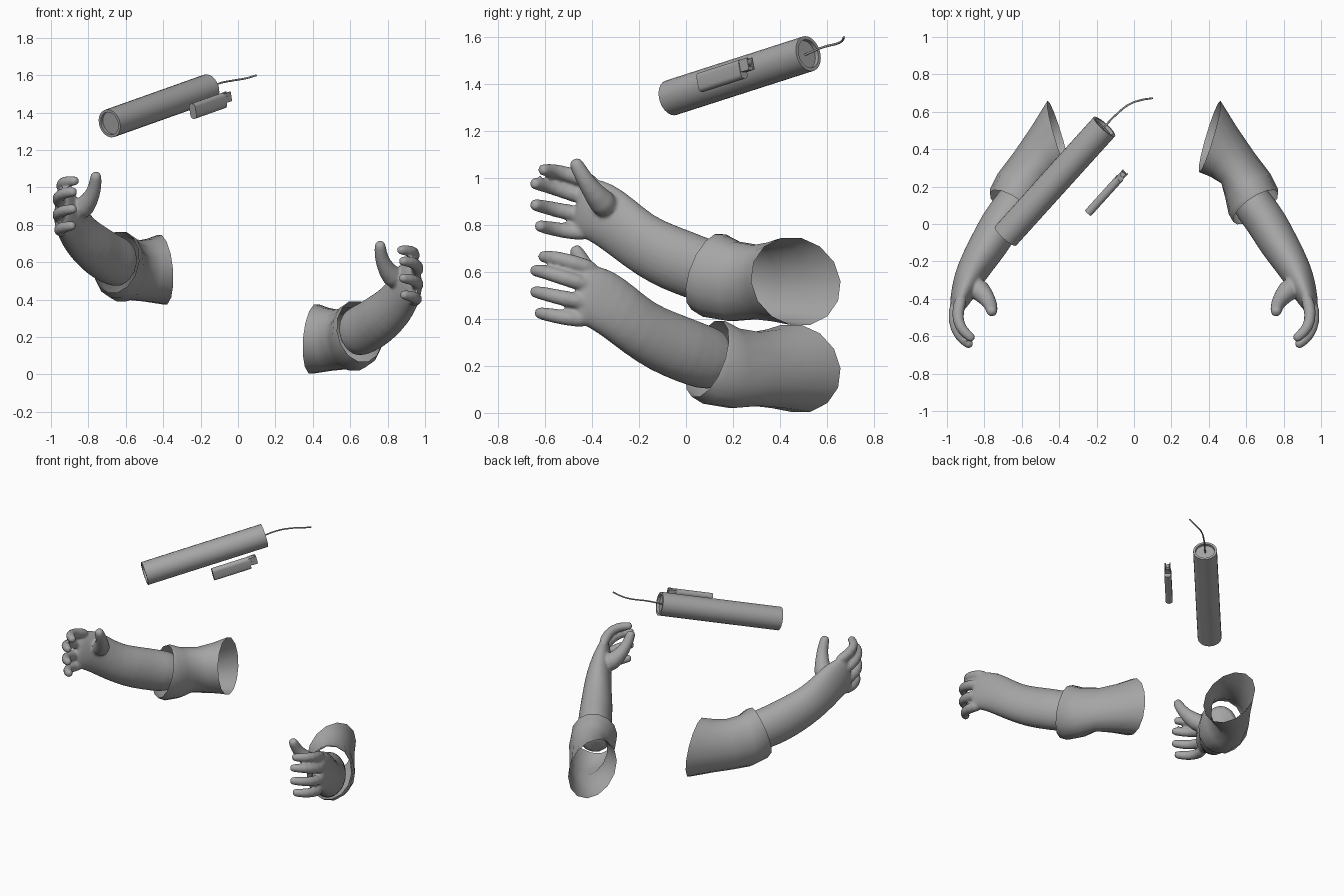
import bpy, bmesh, math
from mathutils import Vector, Matrix

cube = bpy.data.objects.get("Cube")
if cube:
    bpy.data.objects.remove(cube, do_unlink=True)

GREY = (0.38, 0.38, 0.38, 1)
grey = bpy.data.materials.new("plain grey")
grey.use_nodes = True
grey.diffuse_color = GREY
grey.node_tree.nodes["Principled BSDF"].inputs["Base Color"].default_value = GREY
UP = Vector((0, 0, 1))


def finish(bm, name, matrix=None, angle=35):
    """Turn a bmesh into a smooth shaded object."""
    if matrix:
        bm.transform(matrix)
    bmesh.ops.recalc_face_normals(bm, faces=bm.faces)
    me = bpy.data.meshes.new(name)
    bm.to_mesh(me)
    bm.free()
    me.materials.append(grey)
    me.shade_smooth()
    me.set_sharp_from_angle(angle=math.radians(angle))
    ob = bpy.data.objects.new(name, me)
    bpy.context.collection.objects.link(ob)
    return ob


def loft(bm, rings, sides, caps=True):
    """Skin rings given as (centre, horizontal half axis, vertical half axis)."""
    loops = []
    for c, h, v in rings:
        steps = [2 * math.pi * i / sides for i in range(sides)]
        loops.append([bm.verts.new(c + h * math.cos(a) + v * math.sin(a)) for a in steps])
    for a, b in zip(loops, loops[1:]):
        for i in range(sides):
            j = (i + 1) % sides
            bm.faces.new((a[i], a[j], b[j], b[i]))
    if caps:
        bm.faces.new(loops[0])
        bm.faces.new(loops[-1])


def limb(bm, path, round_tip=True, sides=14):
    """Tapered tube along (x, y, z, half width, half height) points."""
    pts = [Vector(p[:3]) for p in path]
    rings = []
    for i, p in enumerate(path):
        t = (pts[min(i + 1, len(pts) - 1)] - pts[max(i - 1, 0)]).normalized()
        h = t.cross(UP).normalized()
        rings.append((pts[i], h * p[3], h.cross(t) * p[4]))
    if round_tip:
        c, h, v = rings[-1]
        t = (pts[-1] - pts[-2]).normalized()
        for along, scale in ((0.55, 0.85), (0.9, 0.5)):
            rings.append((c + t * h.length * along, h * scale, v * scale))
    loft(bm, rings, sides)


def digit(bm, points, radii):
    limb(bm, [(*p, r, r) for p, r in zip(points, radii)])


FOREARM = [
    (.60, .16, .215, .112, .13), (.655, .08, .235, .112, .14),
    (.715, 0, .265, .112, .142), (.77, -.10, .305, .108, .14),
    (.835, -.20, .36, .096, .13), (.885, -.29, .435, .082, .132),
    (.915, -.37, .49, .065, .138), (.94, -.43, .51, .048, .13),
    (.95, -.465, .515, .032, .115)]
FINGERS = [
    ((.915, -.37, .605), (.95, -.48, .64), (.93, -.56, .662), (.875, -.605, .665)),
    ((.95, -.40, .54), (.968, -.52, .575), (.935, -.60, .60), (.885, -.64, .606)),
    ((.95, -.40, .465), (.968, -.52, .487), (.935, -.60, .507), (.885, -.64, .515)),
    ((.93, -.40, .395), (.962, -.50, .402), (.935, -.58, .417), (.89, -.62, .425))]
THUMB = ((.86, -.32, .49), (.79, -.39, .56), (.764, -.435, .63), (.76, -.465, .685))

# sleeve rings: centre, horizontal half axis, vertical half axis
SLEEVE = [
    ((.65, .09, .23), (.12, .078, 0), (-.02, .05, .165)),
    ((.638, .12, .215), (.132, .066, 0), (-.015, .035, .18)),
    ((.608, .205, .19), (.12, .065, 0), (-.015, .01, .173)),
    ((.555, .30, .187), (.088, .082, 0), (-.03, 0, .161)),
    ((.48, .385, .188), (.07, .133, 0), (-.01, -.01, .172)),
    ((.405, .468, .19), (.058, .19, 0), (.015, -.02, .19))]


def build_arm(side, sign, lift):
    place = Matrix.Translation((0, 0, lift)) @ Matrix.Diagonal((sign, 1, 1, 1))
    # forearm, palm and digits, fused into one smooth skin
    bm = bmesh.new()
    limb(bm, FOREARM, round_tip=False)
    for f in FINGERS:
        digit(bm, f, (.036, .034, .031, .027))
    digit(bm, THUMB, (.075, .047, .037, .032))
    arm = finish(bm, side + "_forearm_and_hand", place)
    sub = arm.modifiers.new("round", 'SUBSURF')
    sub.levels = sub.render_levels = 1
    fuse_skin = arm.modifiers.new("fuse", 'REMESH')
    fuse_skin.mode = 'VOXEL'
    fuse_skin.voxel_size = 0.009
    fuse_skin.use_smooth_shade = True
    soft = arm.modifiers.new("soften", 'SMOOTH')
    soft.factor = 0.5
    soft.iterations = 4
    # open sleeve bent at the elbow
    bm = bmesh.new()
    loft(bm, [tuple(Vector(v) for v in ring) for ring in SLEEVE], 14, caps=False)
    finish(bm, side + "_sleeve", place, angle=60)


build_arm("left", 1, 0)
build_arm("right", -1, 0.37)

# shared direction of the stick and the lighter
FRONT = Vector((-.687, -.064, 1.342))
BACK = Vector((-.158, .521, 1.53))
axis = (BACK - FRONT).normalized()
across = axis.cross(UP).normalized()
rise = across.cross(axis)

# stick with recessed ends
length = (BACK - FRONT).length
R, INNER, DEPTH = .0767, .062, .018
profile = [(DEPTH, INNER), (0, INNER), (0, R), (length, R), (length, INNER), (length - DEPTH, INNER)]
bm = bmesh.new()
loft(bm, [(FRONT + axis * d, across * r, rise * r) for d, r in profile], 24)
finish(bm, "stick")

# fuse cord
curve = bpy.data.curves.new("fuse_cord", 'CURVE')
curve.dimensions = '3D'
curve.bevel_depth = .005
curve.bevel_resolution = 2
curve.use_fill_caps = True
curve.materials.append(grey)
cord = curve.splines.new('BEZIER')
knots = [BACK - axis * DEPTH, (-.095, .585, 1.558), (-.025, .64, 1.572), (.04, .663, 1.583), (.1, .673, 1.6)]
cord.bezier_points.add(len(knots) - 1)
for bp, k in zip(cord.bezier_points, knots):
    bp.co = k
    bp.handle_left_type = bp.handle_right_type = 'AUTO'
bpy.context.collection.objects.link(bpy.data.objects.new("fuse_cord", curve))

# lighter frame: x along, y across, z upward
lighter = Matrix((axis, -across, rise)).transposed().to_4x4()
lighter.translation = (-.16, .153, 1.436)


def block(name, centre, size, bevel=0):
    bm = bmesh.new()
    bmesh.ops.create_cube(bm, size=1)
    bm.transform(Matrix.Translation(centre) @ Matrix.Diagonal((*size, 1)))
    if bevel:
        edges = [e for e in bm.edges if abs((e.verts[0].co - e.verts[1].co).x) > size[0] / 2]
        bmesh.ops.bevel(bm, geom=edges, offset=bevel, segments=4, profile=.5, affect='EDGES')
    finish(bm, name, lighter)


block("lighter_body", (0, 0, 0), (.25, .044, .084), .02)
block("lighter_collar", (.135, 0, .012), (.03, .036, .05))
block("lighter_button", (.155, 0, -.008), (.03, .02, .016))
for label, s in (("left", 1), ("right", -1)):
    block("lighter_" + label + "_prong", (.155, s * .015, .012), (.036, .007, .052))
bm = bmesh.new()
bmesh.ops.create_cone(bm, cap_ends=True, segments=16, radius1=.016, radius2=.016, depth=.022,
                      matrix=Matrix.Translation((.155, 0, .02)) @ Matrix.Rotation(math.pi / 2, 4, 'X'))
finish(bm, "lighter_wheel", lighter)
